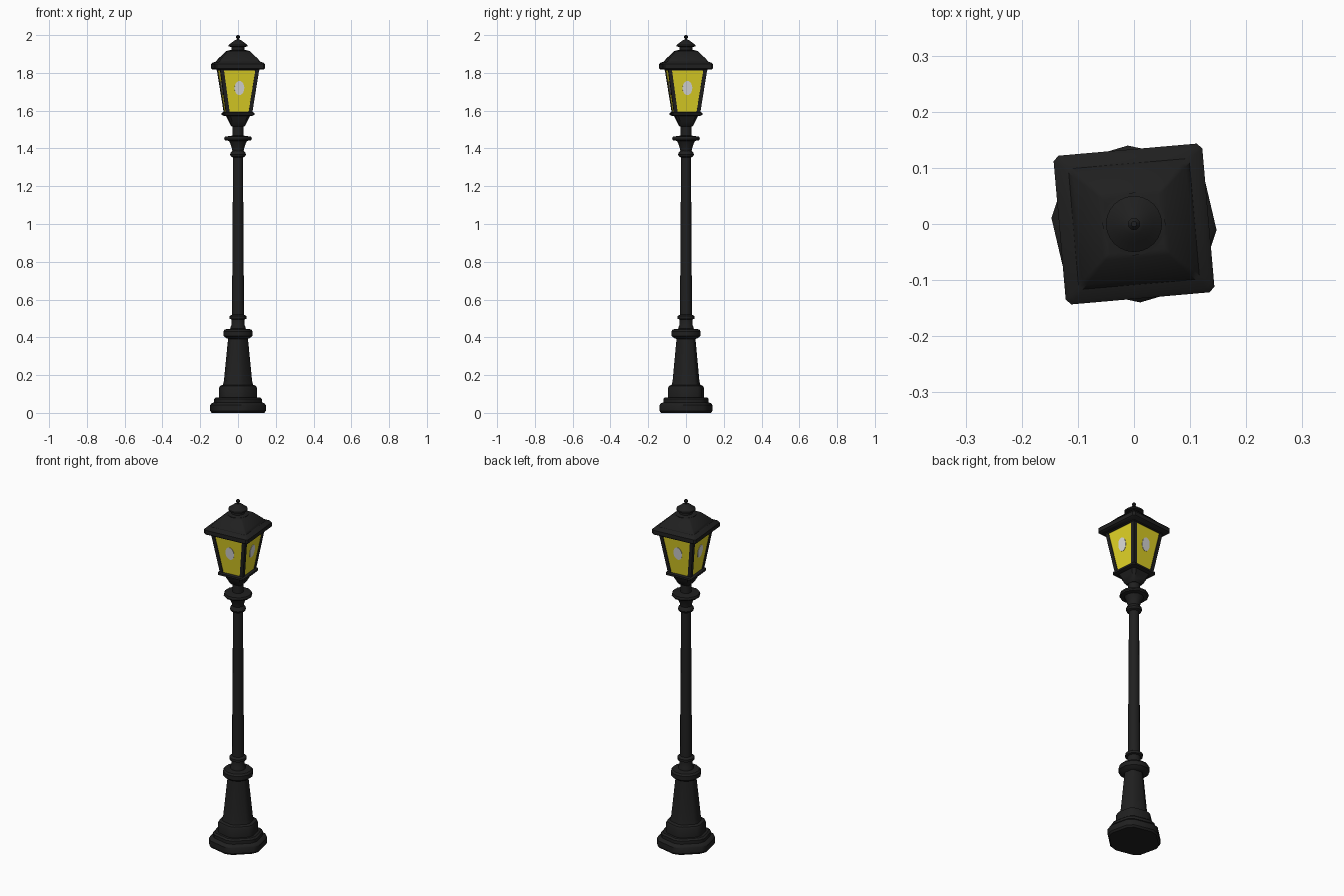
import bpy
import bmesh
from math import sin, cos, radians, pi, atan2
from mathutils import Vector, Matrix

cube = bpy.data.objects.get("Cube")
if cube:
    bpy.data.objects.remove(cube, do_unlink=True)

TURN = radians(5)  # the lantern head sits slightly twisted on its post


def material(name, colour, rough=0.6):
    mat = bpy.data.materials.new(name)
    mat.use_nodes = True
    mat.diffuse_color = (*colour, 1)
    bsdf = mat.node_tree.nodes["Principled BSDF"]
    bsdf.inputs["Base Color"].default_value = (*colour, 1)
    bsdf.inputs["Roughness"].default_value = rough
    return mat


IRON = material("black iron", (0.014, 0.014, 0.014))
GLASS = material("yellow glass", (0.76, 0.66, 0.02))
BULB = material("white bulb", (0.72, 0.72, 0.72))


def finish(name, bm, mat, angle=35):
    bmesh.ops.recalc_face_normals(bm, faces=bm.faces)
    mesh = bpy.data.meshes.new(name)
    bm.to_mesh(mesh)
    bm.free()
    mesh.materials.append(mat)
    obj = bpy.data.objects.new(name, mesh)
    bpy.context.collection.objects.link(obj)
    bpy.ops.object.select_all(action="DESELECT")
    obj.select_set(True)
    bpy.context.view_layer.objects.active = obj
    bpy.ops.object.shade_smooth_by_angle(angle=radians(angle))
    return obj


def loft(name, outline, profile, mat=IRON):
    """Stack scaled copies of an outline at the (size, height) pairs of a profile."""
    bm = bmesh.new()
    rings = [[bm.verts.new((x * r, y * r, z)) for x, y in outline] for r, z in profile]
    n = len(outline)
    for low, high in zip(rings, rings[1:]):
        for i in range(n):
            j = (i + 1) % n
            bm.faces.new((low[i], low[j], high[j], high[i]))
    bm.faces.new(rings[0][::-1])
    bm.faces.new(rings[-1])
    return finish(name, bm, mat)


def polygon(sides, turn=0.0):
    return [(cos(turn + 2 * pi * i / sides), sin(turn + 2 * pi * i / sides))
            for i in range(sides)]


def soft_hexagon():
    """Hexagon with cut corners, a little longer along its diagonal."""
    points = []
    for i in range(6):
        for side in (-8, 8):
            a = radians(60 * i + side)
            p = Matrix.Rotation(pi / 4, 2) @ Vector((cos(a) * 1.1, sin(a)))
            points.append((p.x, p.y * 0.95))
    return points


def soft_square(cut):
    """Unit half-width square with cut corners, turned with the lantern."""
    points = []
    for i in range(4):
        for x, y in ((1, 1 - cut), (1 - cut, 1)):
            p = Matrix.Rotation(TURN + i * pi / 2, 2) @ Vector((x, y))
            points.append((p.x, p.y))
    return points


HEX, ROUND, COLLAR = soft_hexagon(), polygon(24), polygon(12, radians(15))

# Stepped foot and tapered pedestal
loft("foot", HEX, [(0.134, 0), (0.142, 0.01), (0.142, 0.042), (0.136, 0.05),
                   (0.122, 0.056), (0.122, 0.074), (0.112, 0.082)])
loft("plinth", HEX, [(0.098, 0.08), (0.098, 0.13), (0.092, 0.142), (0.08, 0.148)])
loft("pedestal", HEX, [(0.078, 0.145), (0.072, 0.17), (0.054, 0.36), (0.049, 0.405)])
loft("pedestal_collar", COLLAR, [(0.05, 0.39), (0.066, 0.397), (0.08, 0.408),
                                 (0.08, 0.432), (0.072, 0.442), (0.04, 0.446)])

# Pole with its rings
loft("pole_socket", ROUND, [(0.04, 0.44), (0.04, 0.455), (0.034, 0.465), (0.034, 0.495),
                            (0.045, 0.498), (0.045, 0.512), (0.032, 0.52)])
loft("pole", polygon(12), [(0.032, 0.5), (0.026, 1.38)])
loft("pole_ring", ROUND, [(0.027, 1.352), (0.038, 1.358), (0.042, 1.368), (0.038, 1.38),
                          (0.03, 1.388)])
loft("capital", COLLAR, [(0.03, 1.38), (0.033, 1.4), (0.044, 1.43), (0.05, 1.44),
                         (0.072, 1.443), (0.076, 1.45), (0.072, 1.462), (0.03, 1.468)])
loft("neck", ROUND, [(0.03, 1.46), (0.03, 1.53)])

# Lantern body
loft("lantern_cup", soft_square(0.25), [(0.03, 1.515), (0.038, 1.525), (0.05, 1.55),
                                        (0.062, 1.575)])
loft("lantern_rim", soft_square(0.08), [(0.07, 1.573), (0.08, 1.577), (0.08, 1.588),
                                        (0.074, 1.592)])
LOW, HIGH = (0.066, 1.59), (0.101, 1.825)
loft("lantern_glass", soft_square(0.02), [LOW, HIGH], GLASS)

# Slanted corner posts and thin top rails
for i in range(4):
    bm = bmesh.new()
    ends = []
    for r, z in (LOW, HIGH):
        turn = Matrix.Rotation(TURN + i * pi / 2, 3, "Z")
        ends.append([bm.verts.new(turn @ Vector((r - 0.006 + dx, r - 0.006 + dy, z)))
                     for dx, dy in ((-.01, -.01), (.01, -.01), (.01, .01), (-.01, .01))])
    for k in range(4):
        m = (k + 1) % 4
        bm.faces.new((ends[0][k], ends[0][m], ends[1][m], ends[1][k]))
    bm.faces.new(ends[0][::-1])
    bm.faces.new(ends[1])
    finish(f"corner_post_{i + 1}", bm, IRON)
loft("top_rail", soft_square(0.05), [(0.104, 1.812), (0.106, 1.825)])

# Bulb spot on each pane
lean = atan2(HIGH[0] - LOW[0], HIGH[1] - LOW[1])
height = 1.72
out = LOW[0] + (HIGH[0] - LOW[0]) * (height - LOW[1]) / (HIGH[1] - LOW[1])
for i in range(4):
    bm = bmesh.new()
    place = (Matrix.Rotation(TURN + i * pi / 2, 4, "Z")
             @ Matrix.Translation((out, 0, height))
             @ Matrix.Rotation(pi / 2 + lean, 4, "Y")
             @ Matrix.Diagonal((0.038, 0.026, 1, 1)))
    bmesh.ops.create_cone(bm, cap_ends=True, segments=20, radius1=1, radius2=1,
                          depth=0.004, matrix=place)
    finish(f"bulb_spot_{i + 1}", bm, BULB)

# Roof, vent cap and finial
loft("roof", soft_square(0.07), [(0.126, 1.818), (0.133, 1.824), (0.133, 1.846),
                                 (0.126, 1.854), (0.108, 1.86), (0.1, 1.872),
                                 (0.06, 1.914), (0.05, 1.917)])
loft("vent_cap", ROUND, [(0.056, 1.905), (0.056, 1.918), (0.034, 1.922), (0.034, 1.937),
                         (0.05, 1.94), (0.05, 1.948), (0.034, 1.96), (0.018, 1.972),
                         (0.008, 1.976)])
loft("finial", polygon(12), [(0.007, 1.97), (0.006, 1.982), (0.011, 1.987),
                             (0.011, 1.993), (0.005, 2.0)])
